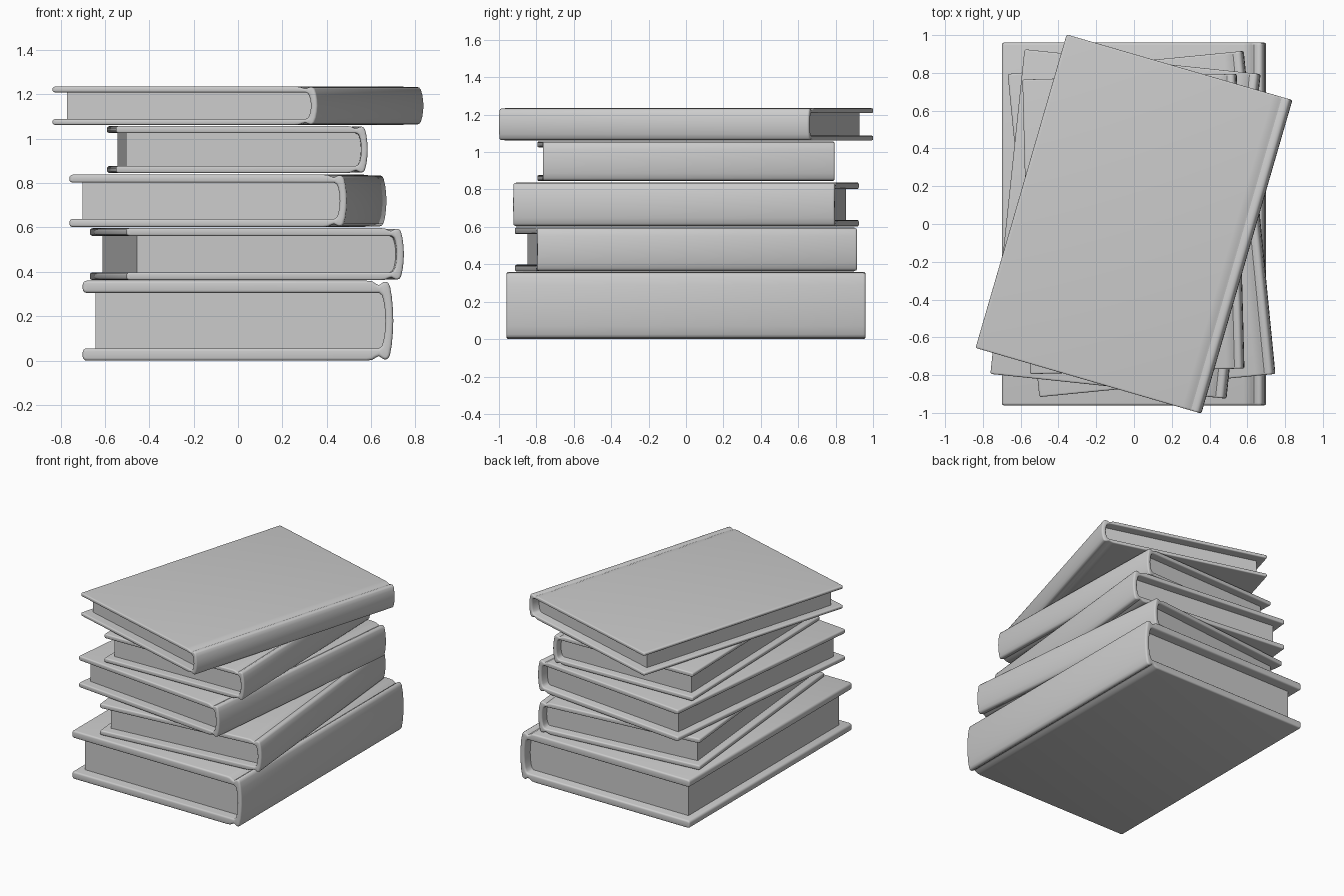
import bpy, bmesh, math

if "Cube" in bpy.data.objects:
    bpy.data.objects.remove(bpy.data.objects["Cube"])

# Reference book size; every book in the stack is a scaled copy of this
W, L, H = 1.40, 1.92, 0.36


def extrude_profile(name, pts, length, bevel):
    """Extrude a closed xz profile along y and round its end rims."""
    bm = bmesh.new()
    rings = [[bm.verts.new((x, s * length / 2, z)) for x, z in pts] for s in (-1, 1)]
    n = len(pts)
    for i in range(n):
        j = (i + 1) % n
        bm.faces.new((rings[0][i], rings[0][j], rings[1][j], rings[1][i]))
    caps = [bm.faces.new(r) for r in rings]
    bmesh.ops.recalc_face_normals(bm, faces=bm.faces)
    if bevel:
        rim = [e for c in caps for e in c.edges]
        bmesh.ops.bevel(bm, geom=rim, offset=bevel, segments=3, profile=0.5,
                        affect='EDGES', clamp_overlap=False)
    bmesh.ops.triangulate(bm, faces=[f for f in bm.faces if len(f.verts) > 4])
    me = bpy.data.meshes.new(name)
    bm.to_mesh(me)
    bm.free()
    return me


def arc(cx, cz, r, a0, a1, steps=4):
    return [(cx + r * math.cos(math.radians(a0 + (a1 - a0) * i / steps)),
             cz + r * math.sin(math.radians(a0 + (a1 - a0) * i / steps)))
            for i in range(steps + 1)]


# Case: upper half of the C-shaped section (z measured from mid height), then mirrored
r = 0.018
top_outer = (arc(-0.70 + r, 0.125 + r, r, 270, 180) + arc(-0.70 + r, 0.18 - r, r, 180, 90)
             + [(0.58, 0.18), (0.605, 0.177), (0.622, 0.166), (0.635, 0.160),
                (0.646, 0.167), (0.656, 0.174), (0.668, 0.175), (0.678, 0.169),
                (0.685, 0.155), (0.693, 0.11), (0.698, 0.055)])
top_inner = [(0.662, 0.05), (0.656, 0.09), (0.648, 0.115), (0.635, 0.125)]
flip = lambda pts: [(x, -z) for x, z in reversed(pts)]
case_pts = (top_outer + [(0.70, 0)] + flip(top_outer)
            + flip(top_inner) + [(0.664, 0)] + top_inner)
case_mesh = extrude_profile("case", case_pts, L, 0.012)

# Page block with a rounded back tucked into the spine
half = [(-0.642, 0.127), (0.637, 0.127), (0.65, 0.115), (0.658, 0.09), (0.664, 0.05)]
page_mesh = extrude_profile("pages", half + flip(half), L - 0.145, 0)

# Stack: width, length, bottom z, top z, centre x, turn in degrees
stack = [
    (1.40, 1.92, 0.000, 0.360, 0.000, 0.0),
    (1.256, 1.718, 0.362, 0.597, 0.040, 5.6),
    (1.257, 1.728, 0.602, 0.838, -0.045, -6.0),
    (1.135, 1.56, 0.845, 1.057, -0.003, 1.5),
    (1.245, 1.728, 1.062, 1.235, 0.000, -16.2),
]
for k, (w, l, z0, z1, cx, turn) in enumerate(stack, 1):
    for part, me in (("cover", case_mesh), ("pages", page_mesh)):
        ob = bpy.data.objects.new(f"book_{k}_{part}", me.copy())
        bpy.context.collection.objects.link(ob)
        ob.location = (cx, 0, (z0 + z1) / 2)
        ob.rotation_euler.z = math.radians(turn)
        ob.scale = (w / W, l / L, (z1 - z0) / H)
        bpy.ops.object.select_all(action='DESELECT')
        ob.select_set(True)
        bpy.context.view_layer.objects.active = ob
        bpy.ops.object.shade_smooth_by_angle(angle=math.radians(40))
